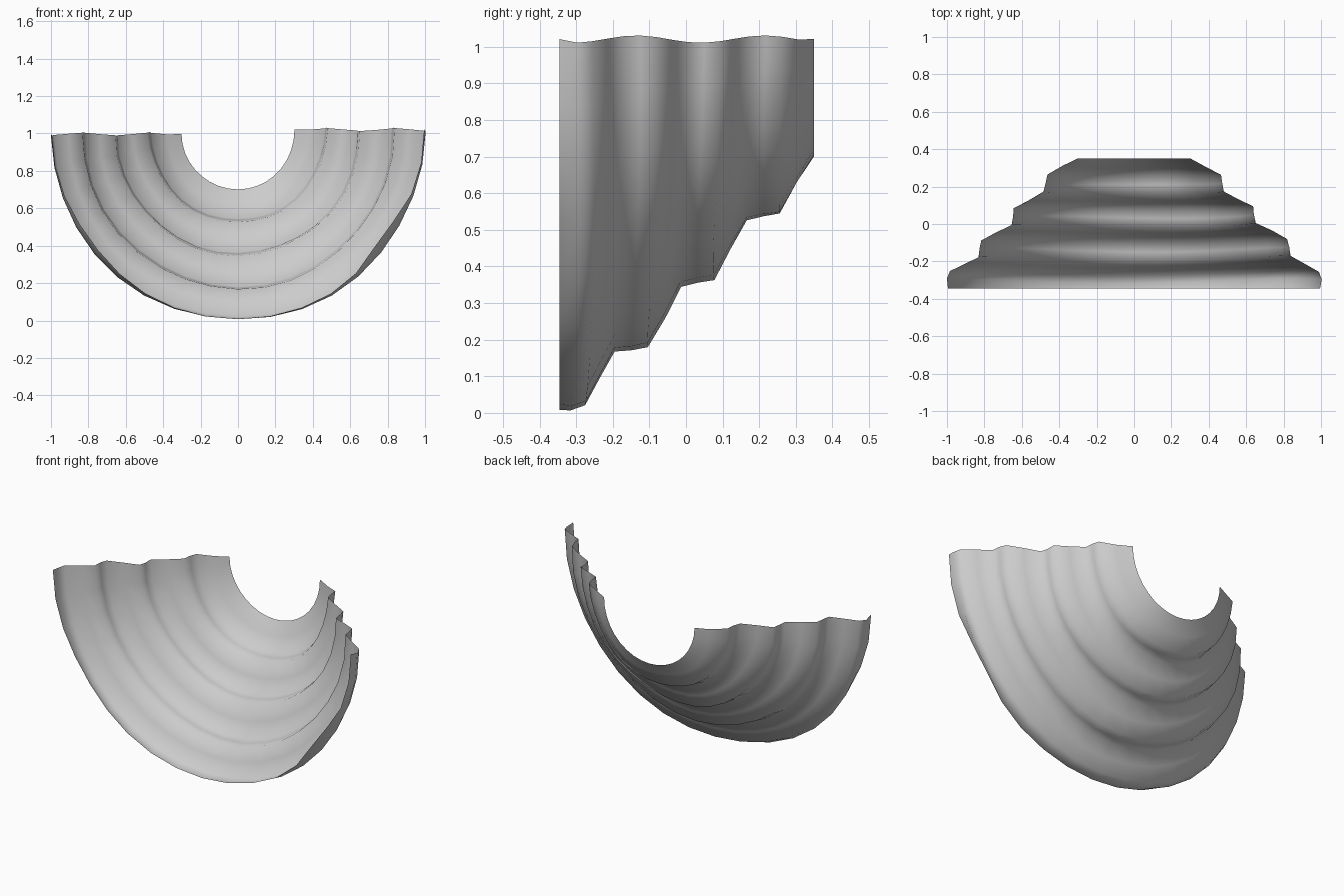
import bpy, bmesh
from math import sin, cos, pi, exp, radians

cube = bpy.data.objects.get("Cube")
if cube:
    bpy.data.objects.remove(cube, do_unlink=True)

grey = bpy.data.materials.new("stone_grey")
grey.use_nodes = True
colour = (0.6, 0.6, 0.6, 1)
grey.diffuse_color = colour
grey.node_tree.nodes["Principled BSDF"].inputs["Base Color"].default_value = colour

# Stepped profile, wide front rim to narrow back rim: (depth y, radius)
profile = [(-0.345, 0.995), (-0.295, 1.0), (-0.255, 0.985), (-0.215, 0.91),
           (-0.175, 0.835), (-0.13, 0.83), (-0.085, 0.82), (-0.04, 0.74),
           (0.0, 0.655), (0.045, 0.645), (0.09, 0.64), (0.13, 0.56),
           (0.175, 0.48), (0.22, 0.47), (0.265, 0.462), (0.31, 0.38), (0.35, 0.302)]
SEGMENTS = 18


def shell_point(y, r, t):
    """Sweep one profile point to t (0 = right end, 1 = left end) of the half ring."""
    a = pi * (1 + t)
    low = sin(pi * t)
    step = 0.0 if abs(y) > 0.32 else 1.0
    y += -0.015 * step * low ** 3 + 0.006 * step * sin(9 * t + 7 * r)
    if y < -0.32:                                   # flattened chord on the front rim
        r -= 0.045 * exp(-((t - 0.8) / 0.07) ** 2)
        r -= 0.02 * exp(-((t - 0.2) / 0.1) ** 2)
    r += 0.004 * step * sin(17 * t + 11 * y)
    x = r * cos(a)
    # The cut edge rises slightly towards the left end
    lift = 0.012 * (1 - low) * (2 * t - 1) + 0.006 * (1 - low)
    lift += 0.01 * step * (1 - low) * sin(18 * y + 4)
    return x, y, 1.003 + lift + r * sin(a)


# Half-round terraced shell, a single open sheet
bm = bmesh.new()
rows = [[bm.verts.new(shell_point(y, r, i / SEGMENTS)) for i in range(SEGMENTS + 1)]
        for y, r in profile]
for near, far in zip(rows, rows[1:]):
    for i in range(SEGMENTS):
        bm.faces.new((near[i], near[i + 1], far[i + 1], far[i]))
mesh = bpy.data.meshes.new("terraced_shell")
bm.to_mesh(mesh)
bm.free()
mesh.materials.append(grey)
shell = bpy.data.objects.new("terraced_shell", mesh)
bpy.context.collection.objects.link(shell)

bpy.context.view_layer.objects.active = shell
shell.select_set(True)
bpy.ops.object.shade_smooth_by_angle(angle=radians(60))
